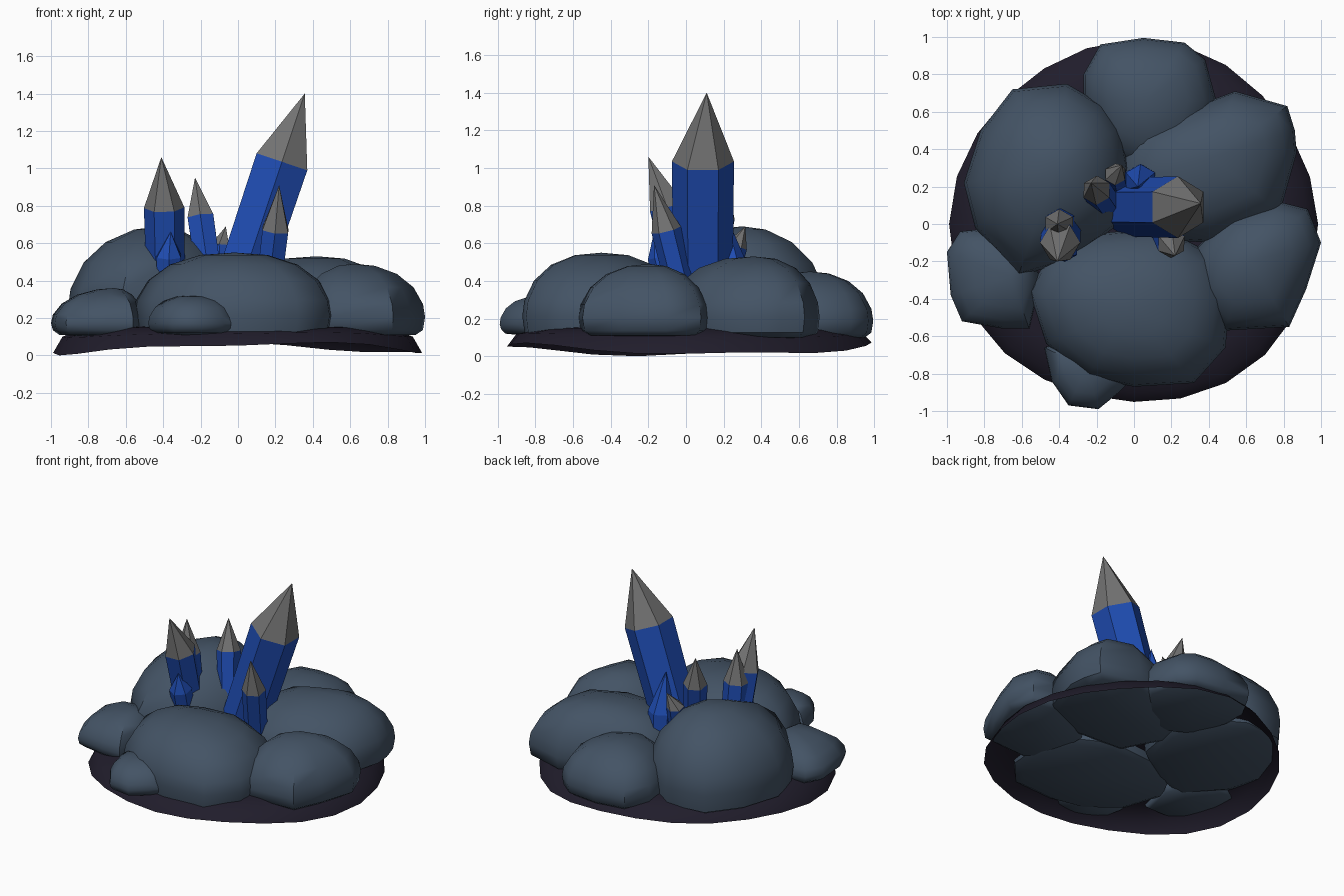
import bpy, bmesh, math
from mathutils import Vector

if "Cube" in bpy.data.objects:
    bpy.data.objects.remove(bpy.data.objects["Cube"])


def material(name, rgb):
    m = bpy.data.materials.new(name)
    m.diffuse_color = (*rgb, 1)
    m.use_nodes = True
    m.node_tree.nodes["Principled BSDF"].inputs["Base Color"].default_value = m.diffuse_color
    return m


STONE = material("slate stone", (0.057, 0.087, 0.13))
SOIL = material("dark soil", (0.0145, 0.012, 0.024))
BLUE = material("crystal blue", (0.014, 0.075, 0.46))
GREY = material("crystal tip grey", (0.17, 0.17, 0.17))


def finish(name, bm, mats, smooth=None):
    bmesh.ops.recalc_face_normals(bm, faces=bm.faces)
    me = bpy.data.meshes.new(name)
    bm.to_mesh(me)
    bm.free()
    for m in mats:
        me.materials.append(m)
    ob = bpy.data.objects.new(name, me)
    bpy.context.collection.objects.link(ob)
    if smooth:
        bpy.ops.object.select_all(action='DESELECT')
        ob.select_set(True)
        bpy.context.view_layer.objects.active = ob
        bpy.ops.object.shade_smooth_by_angle(angle=math.radians(smooth))
    return ob


def bridge(bm, a, b, mat=0):
    n = len(a)
    for i in range(n):
        j = (i + 1) % n
        bm.faces.new((a[i], a[j], b[j], b[i])).material_index = mat


def fan(bm, ring, point, mat=0):
    p = bm.verts.new(point)
    n = len(ring)
    for i in range(n):
        bm.faces.new((ring[i], ring[(i + 1) % n], p)).material_index = mat


def rock(name, outline, peak, z0=0.1, power=0.85):
    """Boulder: footprint outline lofted up to a rounded peak, flat beneath."""
    px, py, top = peak
    wide = z0 + 0.25 * (top - z0)
    levels = [(0.87, z0), (0.97, z0 + 0.025), (1.0, wide)]
    for a in (14, 34, 54, 74):
        r = math.radians(a)
        levels.append((math.cos(r) ** power, wide + (top - wide) * math.sin(r)))
    bm = bmesh.new()
    rings = [[bm.verts.new((px + (x - px) * s, py + (y - py) * s, z))
              for x, y in outline] for s, z in levels]
    for a, b in zip(rings, rings[1:]):
        bridge(bm, a, b)
    fan(bm, rings[-1], peak)
    fan(bm, rings[0], (px, py, z0 - 0.02))
    finish(name, bm, [STONE], 50)


def crystal(name, base, shoulder, tip, r, tip_mat=GREY, phase=0, sides=6):
    """Six-sided column, perpendicular ends, with a pointed cap."""
    base, shoulder, tip = Vector(base), Vector(shoulder), Vector(tip)
    axis = (shoulder - base).normalized()
    v = Vector((0, 1, 0)).cross(axis).normalized()
    u = axis.cross(v)
    bm = bmesh.new()

    def ring(c, rad):
        return [bm.verts.new(c + rad * (u * math.cos(t) + v * math.sin(t)))
                for t in (2 * math.pi * i / sides + math.radians(phase)
                          for i in range(sides))]
    low, high = ring(base, r * 0.95), ring(shoulder, r)
    bridge(bm, low, high)
    bm.faces.new(low)
    fan(bm, high, tip, 1)
    finish(name, bm, [BLUE, tip_mat])


# Soil skirt: open, shallow dome with a wavy rim
bm = bmesh.new()
N = 24
rings = []
for rad, z, wave in ((0.99, 0.04, 1), (0.94, 0.11, 0.4), (0.8, 0.15, 0), (0.4, 0.17, 0)):
    ring = []
    for i in range(N):
        t = 2 * math.pi * i / N
        dz = wave * (-0.028 * math.cos(2 * t - 0.5) + 0.01 * math.sin(5 * t))
        rr = rad * (1 - 0.018 * (1 + math.sin(3 * t + 0.6)) * (abs(math.sin(t)) + 0.2))
        ring.append(bm.verts.new((rr * math.cos(t), rr * math.sin(t), z + dz)))
    rings.append(ring)
low = min(v.co.z for v in rings[0])
for v in rings[0]:
    v.co.z -= low
for a, b in zip(rings, rings[1:]):
    bridge(bm, a, b)
fan(bm, rings[-1], (0, 0, 0.18))
finish("soil_skirt", bm, [SOIL], 60)

# Boulders
rock("back_left_boulder",
     [(-.03, .3), (-.07, .52), (-.17, .64), (-.36, .75), (-.65, .72), (-.82, .5),
      (-.91, .22), (-.85, -.02), (-.62, -.28), (-.35, -.2), (-.08, 0)],
     (-.42, .3, .69), 0.1, 1.0)
rock("back_boulder",
     [(.44, .66), (.38, .88), (.27, .97), (.05, .995), (-.18, .96), (-.27, .8),
      (-.27, .66), (-.18, .4), (.1, .25), (.36, .4)], (.06, .66, .45), 0.1, 0.95)
rock("back_right_boulder",
     [(.87, .38), (.86, .5), (.82, .63), (.54, .71), (.3, .62), (-.02, .48),
      (-.1, .2), (.05, -.08), (.42, -.1), (.78, .06)], (.42, .36, .53))
rock("right_boulder",
     [(1, -.1), (.93, .08), (.77, .12), (.52, .06), (.33, -.13), (.33, -.4),
      (.48, -.57), (.83, -.55), (.92, -.35)], (.62, -.2, .49), 0.11, 0.95)
rock("front_boulder",
     [(.51, -.4), (.49, -.66), (.32, -.85), (0, -.87), (-.25, -.82), (-.47, -.64),
      (-.56, -.36), (-.45, -.15), (-.2, -.05), (.15, -.02), (.42, -.16)],
     (-.02, -.45, .55))
rock("left_boulder",
     [(-.5, -.3), (-.56, -.56), (-.7, -.56), (-.92, -.52), (-.98, -.38), (-1, -.15),
      (-.93, -.04), (-.75, -.02), (-.56, -.1)], (-.66, -.28, .36), 0.11, 1.0)
rock("small_front_boulder",
     [(-.02, -.84), (-.08, -.9), (-.19, -.99), (-.35, -.97), (-.44, -.84),
      (-.48, -.66), (-.2, -.58), (-.04, -.68)], (-.25, -.77, .32), 0.12)

# Crystals
crystal("main_crystal", (-.045, .09, .2), (.235, .09, 1.035), (.357, .11, 1.4), .165)
crystal("left_crystal", (-.385, .02, .3), (-.395, -.1, .79), (-.41, -.2, 1.06), .108, GREY, 30)
crystal("left_rear_crystal", (-.38, .02, .3), (-.4, -.005, .74), (-.41, 0, .98), .085)
crystal("middle_crystal", (-.13, .08, .25), (-.2, .18, .74), (-.23, .22, .95), .08)
crystal("right_crystal", (.15, .0, .25), (.2, -.105, .67), (.22, -.17, .91), .08)
crystal("small_rear_crystal", (-.08, .18, .25), (-.1, .265, .58), (-.065, .315, .69), .06)
crystal("rear_blue_shard", (.035, .24, .2), (.035, .23, .5), (.02, .2, .78), .09, BLUE)
crystal("front_blue_shard", (-.37, -.06, .25), (-.37, -.13, .53), (-.36, -.17, .66), .075, BLUE)
